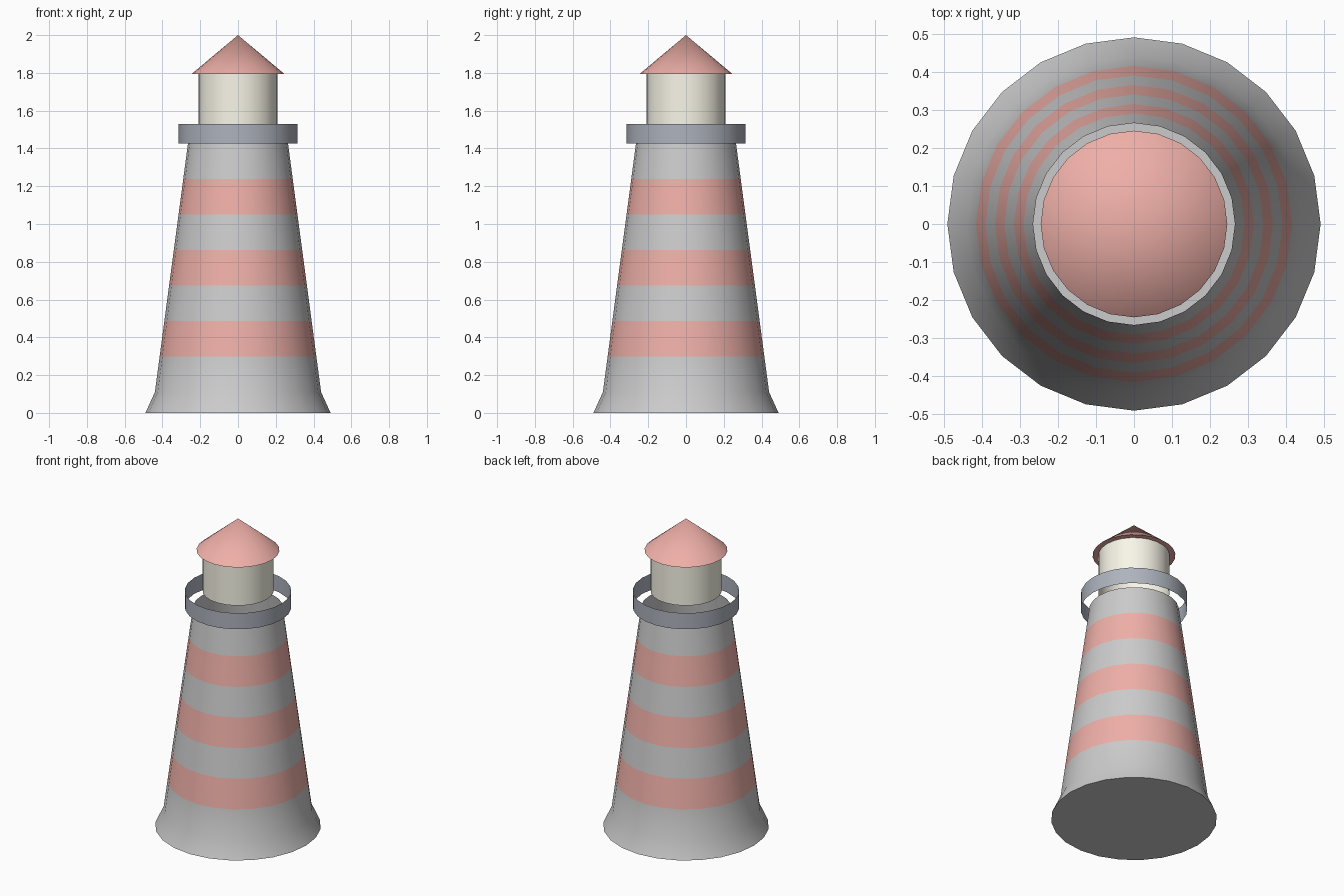
import bpy, bmesh, math

if "Cube" in bpy.data.objects:
    bpy.data.objects.remove(bpy.data.objects["Cube"])

SIDES = 24


def material(name, rgb):
    m = bpy.data.materials.new(name)
    m.diffuse_color = (*rgb, 1)
    m.use_nodes = True
    m.node_tree.nodes["Principled BSDF"].inputs["Base Color"].default_value = m.diffuse_color
    return m


white = material("white_paint", (0.8, 0.8, 0.8))
red = material("red_paint", (0.86, 0.43, 0.39))
cream = material("cream_glass", (0.95, 0.93, 0.81))
slate = material("slate_metal", (0.42, 0.45, 0.51))


def revolve(name, profile, mats, band_mats=None, cap_bottom=False):
    """Turn an (r, z) profile, listed bottom to top, around the z axis."""
    bm = bmesh.new()
    rings = []
    for r, z in profile:
        if r == 0:
            rings.append([bm.verts.new((0, 0, z))] * SIDES)
        else:
            angles = [2 * math.pi * i / SIDES for i in range(SIDES)]
            rings.append([bm.verts.new((r * math.cos(a), r * math.sin(a), z)) for a in angles])
    for k, (low, high) in enumerate(zip(rings, rings[1:])):
        for i in range(SIDES):
            j = (i + 1) % SIDES
            corners = list(dict.fromkeys((low[i], low[j], high[j], high[i])))
            face = bm.faces.new(corners)
            face.material_index = band_mats[k] if band_mats else 0
    if cap_bottom:
        bm.faces.new(rings[0][::-1])
    mesh = bpy.data.meshes.new(name)
    bm.to_mesh(mesh)
    bm.free()
    for m in mats:
        mesh.materials.append(m)
    obj = bpy.data.objects.new(name, mesh)
    bpy.context.collection.objects.link(obj)
    bpy.ops.object.select_all(action='DESELECT')
    obj.select_set(True)
    bpy.context.view_layer.objects.active = obj
    bpy.ops.object.shade_smooth_by_angle(angle=math.radians(30))
    return obj


# Striped tower: flared foot, then seven equal bands alternating white and red
BANDS = 7
foot_r, foot_z, top_r, top_z = 0.44, 0.11, 0.265, 1.425
profile = [(0.49, 0)]
for k in range(BANDS + 1):
    t = k / BANDS
    profile.append((foot_r + (top_r - foot_r) * t, foot_z + (top_z - foot_z) * t))
revolve("tower", profile, [white, red], [0] + [k % 2 for k in range(BANDS)], cap_bottom=True)

# Gallery: thin open ring around the tower top
revolve("gallery_ring", [(0.315, 1.425), (0.315, 1.53)], [slate])

# Lantern room
revolve("lantern_room", [(0.21, 1.53), (0.21, 1.795)], [cream])

# Conical roof
revolve("roof", [(0.245, 1.795), (0, 2.0)], [red], cap_bottom=True)
